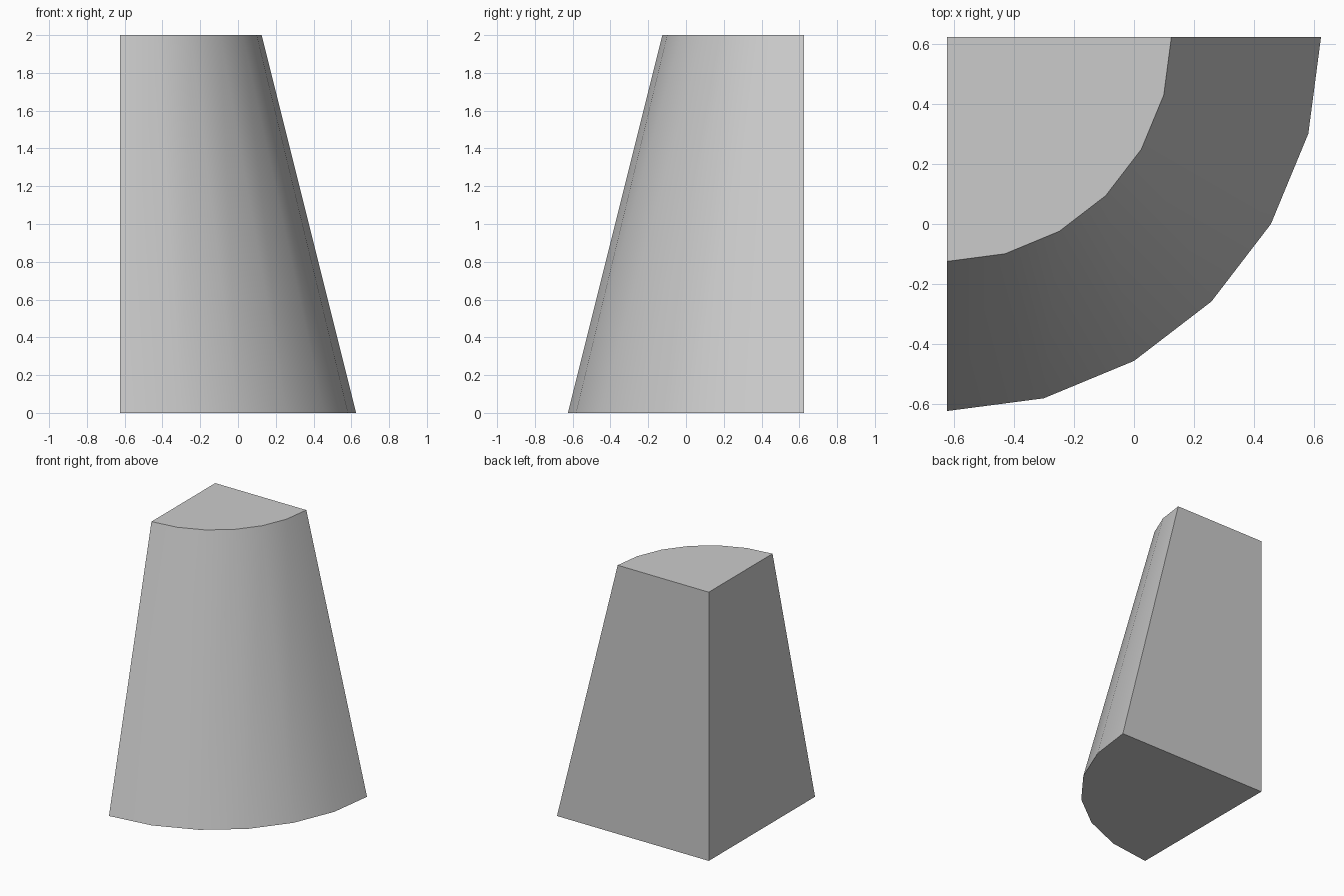
import bpy
import bmesh
from math import cos, sin, pi, radians

START = bpy.data.objects.get("Cube")
if START:
    bpy.data.objects.remove(START, do_unlink=True)

CORNER = 0.625          # the square corner sits at (-CORNER, CORNER)
HEIGHT = 2.0
SEGMENTS = 6

# Plain grey surface
grey = bpy.data.materials.new("light_grey")
grey.use_nodes = True
colour = (0.6, 0.6, 0.6, 1)
grey.diffuse_color = colour
grey.node_tree.nodes["Principled BSDF"].inputs["Base Color"].default_value = colour


def quarter_ring(bm, radius, z):
    """Corner vertex followed by a quarter arc from front to left."""
    ring = [bm.verts.new((-CORNER, CORNER, z))]
    for i in range(SEGMENTS + 1):
        a = -pi / 2 + i * pi / 2 / SEGMENTS
        ring.append(bm.verts.new((-CORNER + radius * cos(a), CORNER + radius * sin(a), z)))
    return ring


# Quarter of a tapered cone: caps, curved side and two flat cut sides
bm = bmesh.new()
bottom = quarter_ring(bm, 1.25, 0)
top = quarter_ring(bm, 0.75, HEIGHT)
bm.faces.new(bottom[::-1])
bm.faces.new(top)
count = len(bottom)
for i in range(count):
    j = (i + 1) % count
    bm.faces.new((bottom[i], bottom[j], top[j], top[i]))
bmesh.ops.recalc_face_normals(bm, faces=bm.faces)

mesh = bpy.data.meshes.new("quarter_cone")
bm.to_mesh(mesh)
bm.free()
mesh.materials.append(grey)
cone = bpy.data.objects.new("quarter_cone", mesh)
bpy.context.collection.objects.link(cone)

# Smooth the curved side, keep the rims and cut edges sharp
bpy.ops.object.select_all(action="DESELECT")
cone.select_set(True)
bpy.context.view_layer.objects.active = cone
bpy.ops.object.shade_smooth_by_angle(angle=radians(30))
